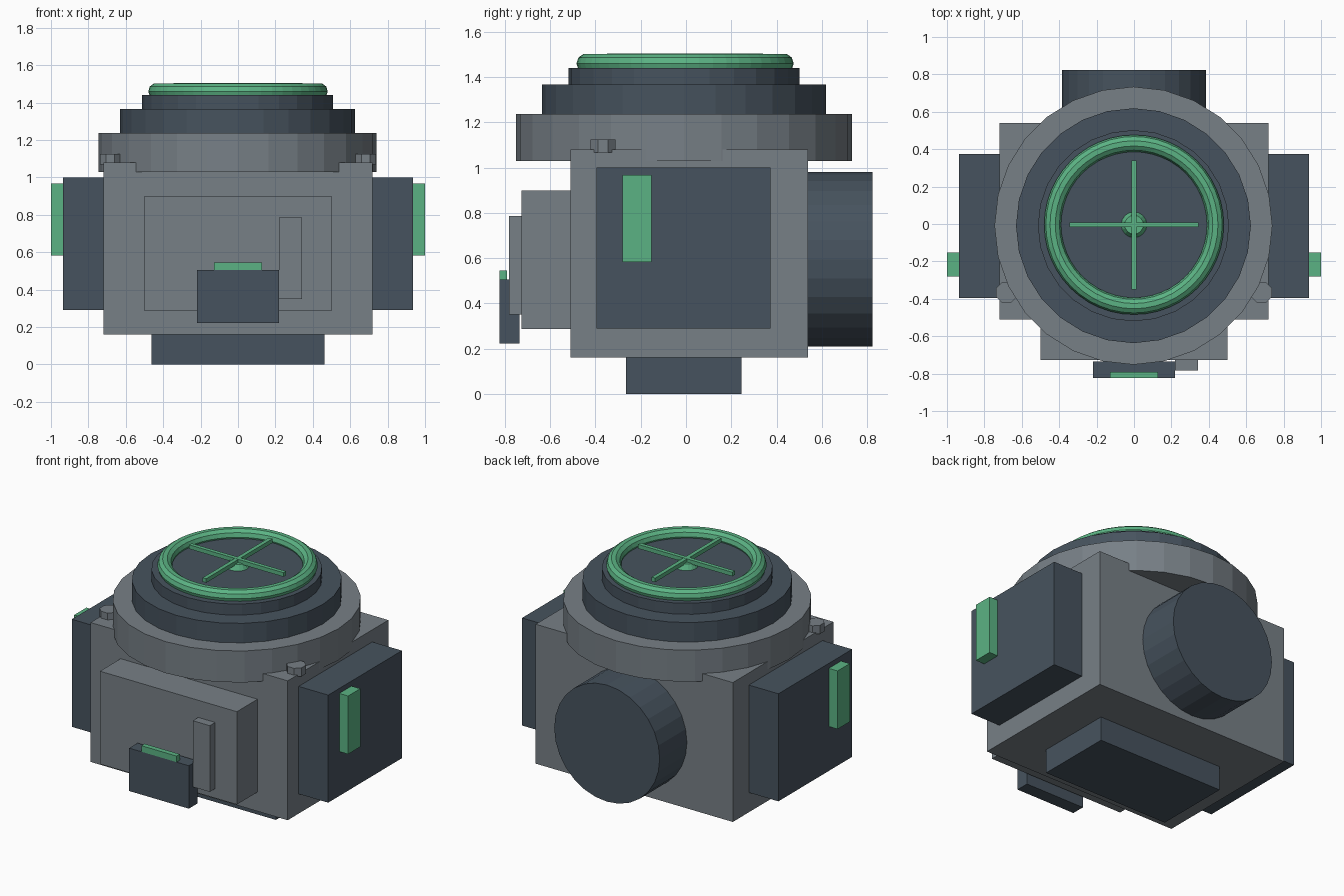
import bpy
import bmesh
import math
from mathutils import Matrix

if "Cube" in bpy.data.objects:
    bpy.data.objects.remove(bpy.data.objects["Cube"])


def material(name, rgb):
    m = bpy.data.materials.new(name)
    m.diffuse_color = (*rgb, 1)
    m.use_nodes = True
    m.node_tree.nodes["Principled BSDF"].inputs["Base Color"].default_value = m.diffuse_color
    return m


GREY = material("mid grey", (0.185, 0.215, 0.24))
DARK = material("dark slate", (0.062, 0.086, 0.112))
GREEN = material("green", (0.105, 0.45, 0.23))


def finish(bm, name, mat):
    bmesh.ops.recalc_face_normals(bm, faces=bm.faces)
    mesh = bpy.data.meshes.new(name)
    bm.to_mesh(mesh)
    bm.free()
    mesh.materials.append(mat)
    ob = bpy.data.objects.new(name, mesh)
    bpy.context.collection.objects.link(ob)
    return ob


def box(name, mat, x, y, z):
    """Box from (min, max) ranges."""
    bm = bmesh.new()
    bmesh.ops.create_cube(bm, size=1)
    for v in bm.verts:
        for i, (lo, hi) in enumerate((x, y, z)):
            v.co[i] = lo if v.co[i] < 0 else hi
    return finish(bm, name, mat)


def drum(name, mat, centre, r, depth, sides=28, top_r=None, rot=None):
    """Capped cylinder or cone frustum centred on a point."""
    bm = bmesh.new()
    m = Matrix.Translation(centre) @ (rot or Matrix())
    bmesh.ops.create_cone(bm, cap_ends=True, segments=sides, radius1=r,
                          radius2=r if top_r is None else top_r,
                          depth=depth, matrix=m)
    return finish(bm, name, mat)


# Main housing and foot
box("body", GREY, (-0.72, 0.72), (-0.51, 0.54), (0.16, 1.08))
box("foot", DARK, (-0.463, 0.463), (-0.266, 0.245), (0, 0.16))

# Side panels, their lights and the top corner bolts
for s, side in ((1, "right"), (-1, "left")):
    box(side + "_panel", DARK, sorted((s * 0.70, s * 0.936)), (-0.396, 0.373), (0.29, 1.0))
    box(side + "_light", GREEN, sorted((s * 0.92, s * 1.0)), (-0.28, -0.153), (0.583, 0.967))
    drum(side + "_bolt", GREY, (s * 0.682, -0.367, 1.0965), 0.06, 0.057, 8,
         rot=Matrix.Rotation(math.pi / 8, 4, 'Z'))

# Front panel with latch and small display
box("front_panel", GREY, (-0.5, 0.5), (-0.726, -0.50), (0.287, 0.9))
box("front_latch", GREY, (0.218, 0.342), (-0.783, -0.715), (0.35, 0.787))
box("front_display", DARK, (-0.218, 0.218), (-0.824, -0.736), (0.222, 0.505))
box("display_light", GREEN, (-0.128, 0.128), (-0.824, -0.79), (0.49, 0.545))

# Rear drum
drum("rear_drum", DARK, (0, 0.667, 0.595), 0.385, 0.315,
     rot=Matrix.Rotation(math.pi / 2, 4, 'X'))

# Stepped turret rings
for name, mat, r, z0, z1 in (("lower_ring", GREY, 0.743, 1.03, 1.238),
                             ("middle_ring", DARK, 0.628, 1.23, 1.367),
                             ("upper_ring", DARK, 0.511, 1.36, 1.44)):
    drum(name, mat, (-0.003, -0.009, (z0 + z1) / 2), r, z1 - z0)
drum("lens_disc", DARK, (0, -0.005, 1.44), 0.40, 0.02, 40)

# Green rim, hub and cross bars
bpy.ops.mesh.primitive_torus_add(major_segments=48, minor_segments=10, major_radius=0.435,
                                 minor_radius=0.045, location=(0, -0.004, 1.46))
rim = bpy.context.object
rim.name = "lens_rim"
rim.data.materials.append(GREEN)
drum("cross_hub", GREEN, (0, -0.004, 1.466), 0.07, 0.036, 16, 0.05)
box("cross_bar_x", GREEN, (-0.345, 0.345), (-0.017, 0.009), (1.478, 1.505))
box("cross_bar_y", GREEN, (-0.013, 0.013), (-0.35, 0.34), (1.477, 1.504))
